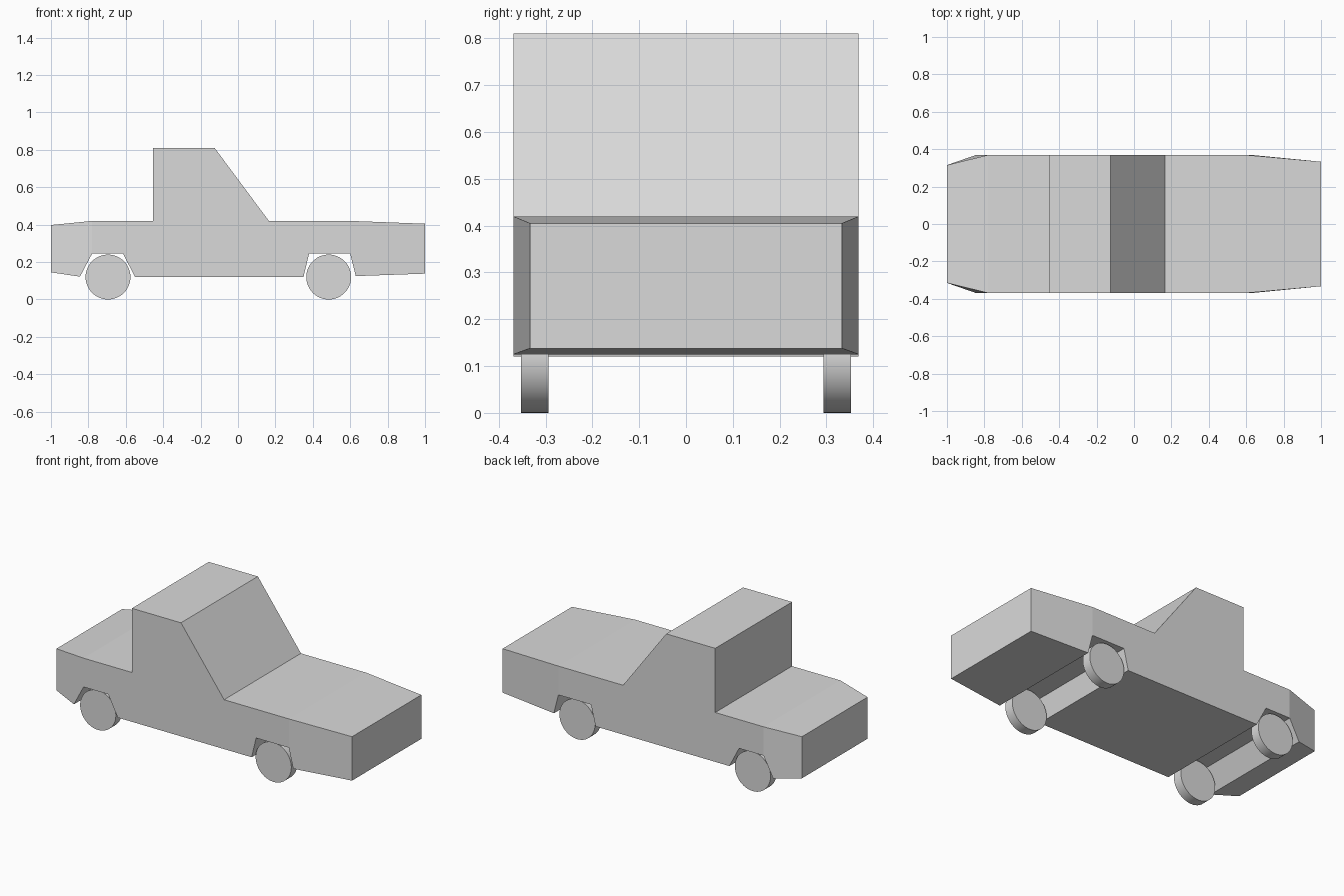
import bpy, bmesh, math

if "Cube" in bpy.data.objects:
    bpy.data.objects.remove(bpy.data.objects["Cube"])

grey = bpy.data.materials.new("plain grey")
grey.diffuse_color = (0.7, 0.7, 0.7, 1)
grey.use_nodes = True
grey.node_tree.nodes["Principled BSDF"].inputs["Base Color"].default_value = grey.diffuse_color

# Side outline of the pickup (x, z), with notches for the wheel arches
outline = [(-1, 0.145), (-0.845, 0.122), (-0.78, 0.245), (-0.615, 0.245),
           (-0.55, 0.12), (0.35, 0.12), (0.38, 0.245), (0.60, 0.245),
           (0.63, 0.125), (1, 0.138), (1, 0.405), (0.60, 0.42),
           (0.165, 0.42), (-0.125, 0.81), (-0.455, 0.81), (-0.455, 0.42),
           (-0.78, 0.42), (-1, 0.398)]
# Side panels as outline indices: tail, middle, nose
panels = [(0, 1, 2, 16, 17), (2, 3, 4, 5, 6, 7, 11, 12, 13, 14, 15, 16),
          (7, 8, 9, 10, 11)]


def half_width(x):
    # Both ends taper inwards
    return 0.315 if x <= -1 else 0.333 if x >= 1 else 0.369


# Body and cab
bm = bmesh.new()
near = [bm.verts.new((x, -half_width(x), z)) for x, z in outline]
far = [bm.verts.new((x, half_width(x), z)) for x, z in outline]
n = len(outline)
for i in range(n):
    j = (i + 1) % n
    bm.faces.new((near[i], far[i], far[j], near[j]))
for p in panels:
    bm.faces.new([near[i] for i in p])
    bm.faces.new([far[i] for i in reversed(p)])
bmesh.ops.recalc_face_normals(bm, faces=bm.faces)
mesh = bpy.data.meshes.new("body")
bm.to_mesh(mesh)
bm.free()
mesh.materials.append(grey)
body = bpy.data.objects.new("body", mesh)
bpy.context.collection.objects.link(body)

# Wheels
for end, x in (("rear", -0.695), ("front", 0.485)):
    for side, s in (("right", -1), ("left", 1)):
        bpy.ops.mesh.primitive_cylinder_add(
            vertices=48, radius=0.12, depth=0.058,
            location=(x, s * 0.323, 0.12), rotation=(math.pi / 2, 0, 0))
        wheel = bpy.context.object
        wheel.name = f"{end}_{side}_wheel"
        wheel.data.materials.append(grey)
        bpy.ops.object.shade_smooth_by_angle(angle=math.radians(30))
